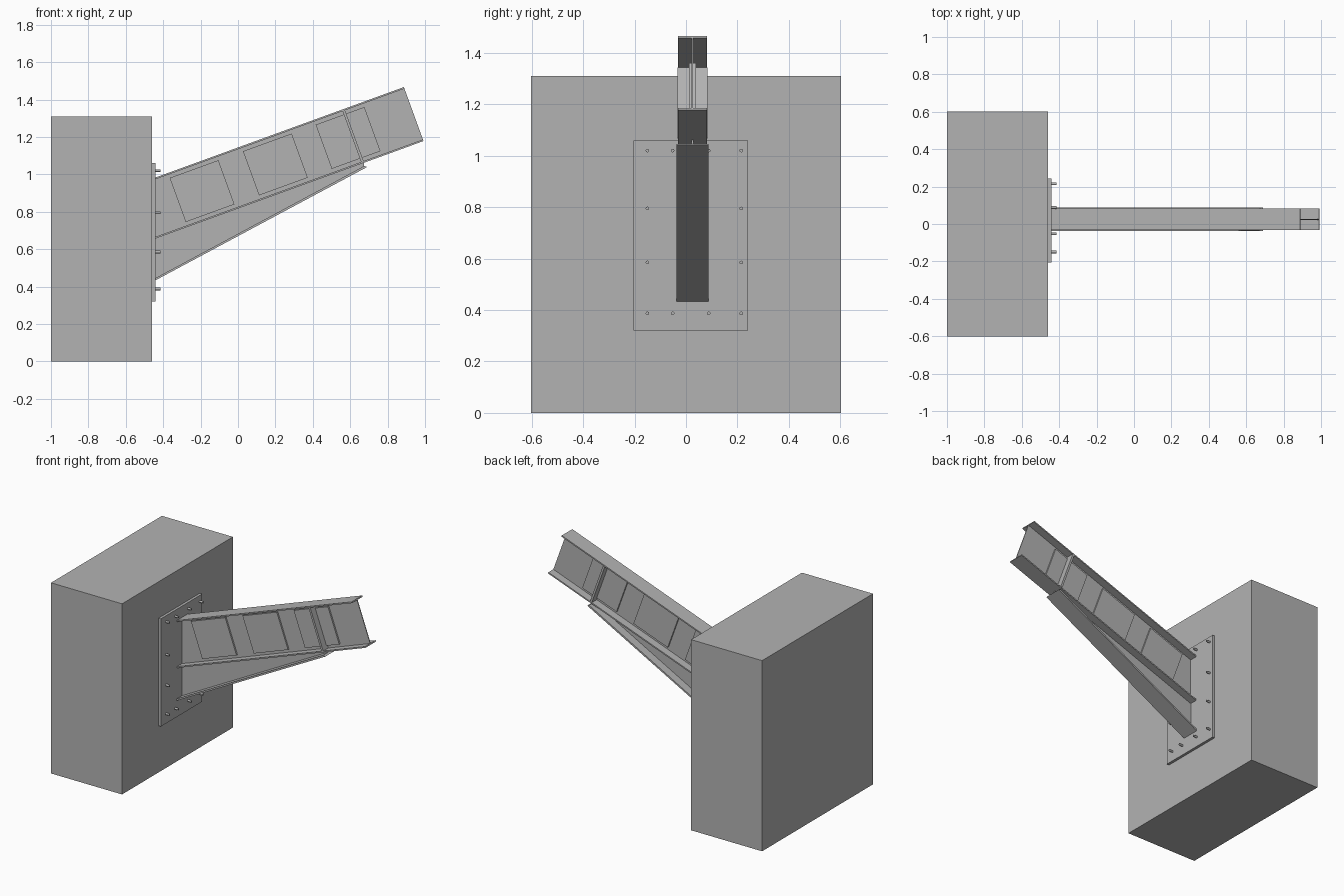
import bpy, bmesh, math
from mathutils import Vector, Matrix

cube = bpy.data.objects.get("Cube")
if cube:
    bpy.data.objects.remove(cube, do_unlink=True)

grey = bpy.data.materials.new("plain_grey")
grey.use_nodes = True
colour = (0.45, 0.45, 0.45, 1)
grey.diffuse_color = colour
grey.node_tree.nodes["Principled BSDF"].inputs["Base Color"].default_value = colour

MID = 0.025                       # centre plane of the beam in y
WALL = -0.442                     # face of the base plate
SLOPE = math.radians(20)
END = Vector((0.992, 1.178))      # lower free corner of the beam
HEIGHT = 0.307
FLANGE = 0.009


def finish(name, bm):
    bmesh.ops.recalc_face_normals(bm, faces=bm.faces)
    mesh = bpy.data.meshes.new(name)
    bm.to_mesh(mesh)
    bm.free()
    mesh.materials.append(grey)
    obj = bpy.data.objects.new(name, mesh)
    bpy.context.collection.objects.link(obj)
    return obj


def prism(name, points, y0, y1):
    """Side outline in x and z, extruded across y."""
    bm = bmesh.new()
    face = bm.faces.new([bm.verts.new((x, y0, z)) for x, z in points])
    out = bmesh.ops.extrude_face_region(bm, geom=[face])
    verts = [v for v in out["geom"] if isinstance(v, bmesh.types.BMVert)]
    bmesh.ops.translate(bm, verts=verts, vec=(0, y1 - y0, 0))
    return finish(name, bm)


def box(name, x0, x1, y0, y1, z0, z1):
    return prism(name, [(x0, z0), (x1, z0), (x1, z1), (x0, z1)], y0, y1)


def on_beam(s, h):
    """Point s back from the free end and h above the beam's underside."""
    c, n = math.cos(SLOPE), math.sin(SLOPE)
    return END.x - s * c - h * n, END.y - s * n + h * c


def at_wall(h):
    x, z = on_beam(0, h)
    return WALL, z - (x - WALL) * math.tan(SLOPE)


def beam_strip(name, h0, h1, half):
    points = [at_wall(h0), on_beam(0, h0), on_beam(0, h1), at_wall(h1)]
    return prism(name, points, MID - half, MID + half)


def beam_plate(name, s0, s1, h0, h1, half):
    points = [on_beam(s0, h0), on_beam(s1, h0), on_beam(s1, h1), on_beam(s0, h1)]
    return prism(name, points, MID - half, MID + half)


# Support block and base plate
box("support_block", -1, -0.46, -0.602, 0.602, 0, 1.31)
box("base_plate", -0.46, WALL, -0.205, 0.242, 0.32, 1.06)

# Bolts around the edge of the base plate
places = [(y, z) for z in (0.387, 1.02) for y in (-0.15, -0.052, 0.088, 0.215)]
places += [(y, z) for z in (0.585, 0.795) for y in (-0.15, 0.215)]
bm = bmesh.new()
for y, z in places:
    turn = Matrix.Translation((-0.435, y, z)) @ Matrix.Rotation(math.pi / 2, 4, 'Y')
    bmesh.ops.create_cone(bm, cap_ends=True, segments=12, radius1=0.007,
                          radius2=0.007, depth=0.04, matrix=turn)
finish("bolts", bm)

# Sloping I-beam
beam_strip("beam_lower_flange", 0, FLANGE, 0.057)
beam_strip("beam_upper_flange", HEIGHT - FLANGE, HEIGHT, 0.057)
beam_strip("beam_web", FLANGE, HEIGHT - FLANGE, 0.003)

# Reinforcing plates on both sides of the web
for i, s in enumerate((1.066, 0.649, 0.235)):
    beam_plate(f"web_plate_{i + 1}", s, s + 0.277, 0.028, 0.279, 0.014)

# Cross stiffener
beam_plate("cross_stiffener", 0.338, 0.352, FLANGE, HEIGHT - FLANGE, 0.059)

# Tapered haunch under the beam
foot, tip, thick = (WALL, 0.445), (0.675, 1.045), 0.012
prism("haunch_web", [foot, tip, on_beam(0.34, 0), at_wall(0)], MID - 0.004, MID + 0.004)
prism("haunch_flange", [(foot[0], foot[1] - thick), (tip[0] + 0.015, tip[1] - thick / 2),
                        tip, foot], MID - 0.062, MID + 0.062)
